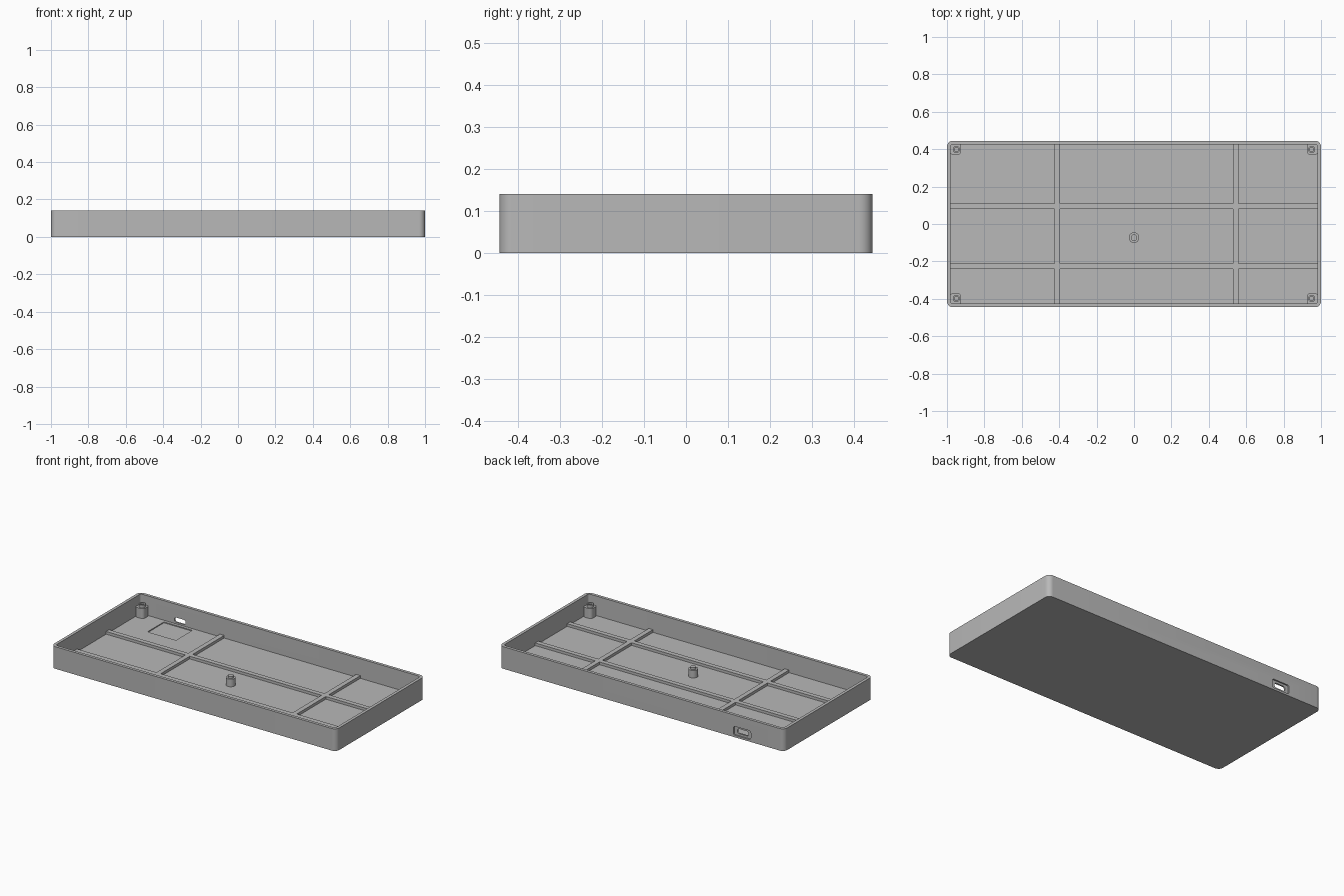
import bpy, bmesh, math
from mathutils import Matrix, Vector

if "Cube" in bpy.data.objects:
    bpy.data.objects.remove(bpy.data.objects["Cube"], do_unlink=True)

grey = bpy.data.materials.new("plain_grey")
grey.use_nodes = True
grey.diffuse_color = (0.48, 0.48, 0.48, 1)
grey.node_tree.nodes["Principled BSDF"].inputs["Base Color"].default_value = grey.diffuse_color

HEIGHT, FLOOR, RIB_TOP, BOSS_TOP = 0.14, 0.016, 0.033, 0.078
IN_X, IN_Y = 0.981, 0.426          # inner wall half sizes
PORT_X, PORT_Z = -0.705, 0.041


def finish(name, bm):
    bmesh.ops.recalc_face_normals(bm, faces=bm.faces)
    mesh = bpy.data.meshes.new(name)
    bm.to_mesh(mesh)
    bm.free()
    mesh.materials.append(grey)
    obj = bpy.data.objects.new(name, mesh)
    bpy.context.collection.objects.link(obj)
    return obj


def prism(name, w, h, r, z0, z1, centre=(0, 0), steps=8, matrix=None):
    """Rounded rectangle in xy, extruded from z0 to z1."""
    bm = bmesh.new()
    verts = []
    for i, (sx, sy) in enumerate([(1, 1), (-1, 1), (-1, -1), (1, -1)]):
        for k in range(steps + 1 if r else 1):
            a = math.pi / 2 * (i + k / steps)
            verts.append(bm.verts.new((centre[0] + sx * (w / 2 - r) + r * math.cos(a),
                                       centre[1] + sy * (h / 2 - r) + r * math.sin(a), z0)))
    face = bm.faces.new(verts)
    new = bmesh.ops.extrude_face_region(bm, geom=[face])["geom"]
    bmesh.ops.translate(bm, vec=(0, 0, z1 - z0),
                        verts=[v for v in new if isinstance(v, bmesh.types.BMVert)])
    if matrix:
        bmesh.ops.transform(bm, matrix=matrix, verts=bm.verts)
    return finish(name, bm)


def lathe(name, profile, x, y):
    bm = bmesh.new()
    vs = [bm.verts.new((r, 0, z)) for r, z in profile]
    edges = [bm.edges.new(pair) for pair in zip(vs, vs[1:])]
    bmesh.ops.spin(bm, geom=vs + edges, cent=(0, 0, 0), axis=(0, 0, 1),
                   angle=math.tau, steps=32)
    bmesh.ops.remove_doubles(bm, verts=bm.verts, dist=1e-5)
    bmesh.ops.translate(bm, vec=(x, y, 0), verts=bm.verts)
    return finish(name, bm)


def combine(obj, other, operation):
    mod = obj.modifiers.new(operation.lower(), "BOOLEAN")
    mod.operation, mod.solver, mod.object = operation, "EXACT", other
    bpy.context.view_layer.objects.active = obj
    bpy.ops.object.modifier_apply(modifier=mod.name)
    bpy.data.objects.remove(other, do_unlink=True)


# Open tray with rounded corners
tray = prism("tray", 2, 0.89, 0.032, 0, HEIGHT)
combine(tray, prism("cavity", 2 * IN_X, 2 * IN_Y, 0.014, FLOOR, 0.2), "DIFFERENCE")

# Shallow floor pocket behind the port
combine(tray, prism("pocket", 0.2, 0.165, 0.008, FLOOR - 0.006, 0.05,
                    (PORT_X, 0.325)), "DIFFERENCE")

# Port slot and its outer recess in the back wall
to_back = Matrix.Translation((PORT_X, 0, PORT_Z)) @ Matrix.Rotation(math.pi / 2, 4, "X")
combine(tray, prism("port_slot", 0.078, 0.03, 0.013, -0.5, -0.41, matrix=to_back), "DIFFERENCE")
combine(tray, prism("port_recess", 0.122, 0.056, 0.012, -0.5, -0.436, matrix=to_back), "DIFFERENCE")

# Crossing floor ribs
ribs = prism("floor_ribs", 2 * IN_X + 0.006, 0.03, 0, FLOOR - 0.004, RIB_TOP, (0, 0.095))
combine(ribs, prism("rib", 2 * IN_X + 0.006, 0.03, 0, FLOOR - 0.004, RIB_TOP, (0, -0.225)), "UNION")
for x in (-0.41, 0.545):
    combine(ribs, prism("rib", 0.03, 2 * IN_Y + 0.006, 0, FLOOR - 0.004, RIB_TOP, (x, 0)), "UNION")

# Corner bosses with raised screw collars
parts = [tray]
for sx, side in ((1, "left"), (-1, "right")):
    for sy, end in ((-1, "front"), (1, "back")):
        parts.append(prism(f"{end}_{side}_boss", 0.062, 0.062, 0.02, FLOOR - 0.004, BOSS_TOP,
                           (sx * 0.955, sy * 0.401)))
        collar = [(0.019, BOSS_TOP - 0.002), (0.019, 0.095), (0.011, 0.095), (0.011, BOSS_TOP - 0.002)]
        parts.append(lathe(f"{end}_{side}_collar", collar, sx * 0.95, sy * 0.398))

# Centre support post
parts.append(lathe("centre_post", [(0.028, FLOOR - 0.004), (0.028, 0.064), (0.017, 0.064),
                                   (0.017, 0.076), (0, 0.076)], 0, -0.073))

# Smooth round surfaces, sharp edges
bpy.ops.object.select_all(action="DESELECT")
for obj in parts:
    obj.select_set(True)
bpy.context.view_layer.objects.active = tray
bpy.ops.object.shade_smooth_by_angle(angle=math.radians(30))
